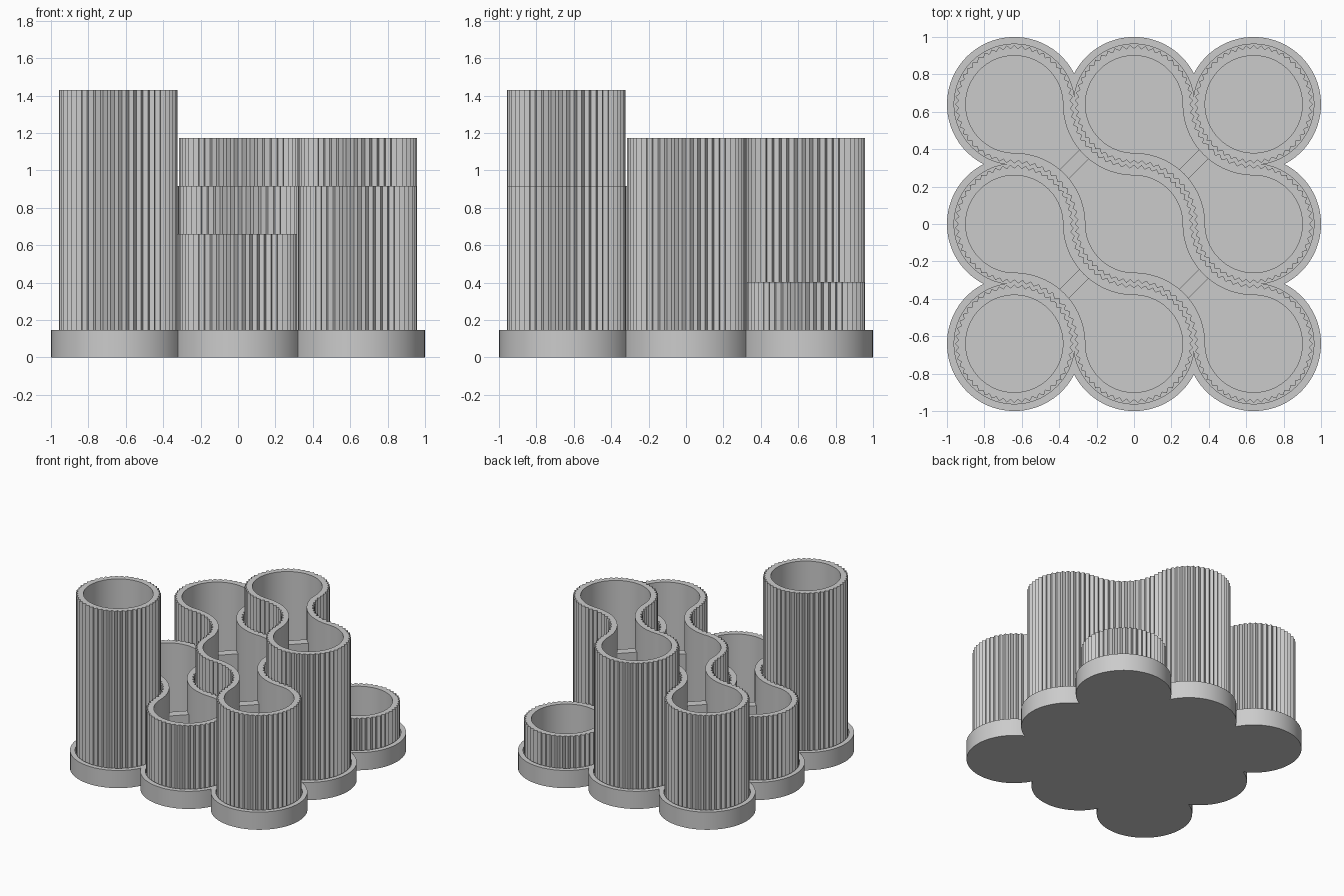
import bpy, bmesh, math

if "Cube" in bpy.data.objects:
    bpy.data.objects.remove(bpy.data.objects["Cube"])

P = 0.64              # spacing of the nine cells
R, AMP = 0.308, 0.009 # mean radius and depth of the fluted outside
INNER = 0.26          # smooth inside radius
STEP = 3.75           # half a flute, in degrees
TRAY_H, TRAY_FLOOR, CUP_FLOOR = 0.145, 0.04, 0.08


def polar(c, r, deg):
    a = math.radians(deg)
    return (c[0] + r * math.cos(a), c[1] + r * math.sin(a))


def shell(name, outer, inner, z0, z1, floor):
    """Open container: matching outer and inner outlines, with bottom and floor."""
    bm = bmesh.new()
    rings = [[bm.verts.new((x, y, z)) for x, y in pts]
             for pts, z in ((outer, z0), (outer, z1), (inner, z1), (inner, floor))]
    n = len(outer)
    for a, b in zip(rings, rings[1:]):
        for i in range(n):
            j = (i + 1) % n
            bm.faces.new((a[i], a[j], b[j], b[i]))
    bm.faces.new(rings[0][::-1])
    bm.faces.new(rings[-1])
    me = bpy.data.meshes.new(name)
    bm.to_mesh(me)
    bm.free()
    ob = bpy.data.objects.new(name, me)
    bpy.context.collection.objects.link(ob)
    bpy.ops.object.select_all(action='DESELECT')
    ob.select_set(True)
    bpy.context.view_layer.objects.active = ob
    bpy.ops.object.shade_smooth_by_angle(angle=math.radians(25))
    return ob


def chain_outline(cells, radius, amp):
    """Outline round a diagonal chain of cells, necks hugging the neighbour cells."""
    pts = []

    def arc(c, a0, a1, own=True):
        n = round(abs(a1 - a0) / STEP)
        s = 1 if a1 > a0 else -1
        for k in range(n):
            a = a0 + s * k * STEP
            tooth = amp * (-1) ** round(a / STEP)
            pts.append(polar(c, radius + tooth if own else P - radius - tooth, a))

    last = len(cells) - 1
    if last == 0:
        arc(cells[0], 0, 360)
        return pts
    for i, (x, y) in enumerate(cells):
        arc((x, y), 0 if i == 0 else 180, 450 if i == last else 270)
        if i < last:
            arc((x, y - P), 90, 0, False)
    for i in range(last, 0, -1):
        x, y = cells[i]
        arc((x, y + P), 270, 180, False)
        if i > 1:
            arc(cells[i - 1], 0, 90)
    return pts


def tray_outline(r, n=40):
    """Outer outline of nine overlapping circles."""
    h = math.degrees(math.acos(P / 2 / r))
    pts = []
    for side in range(4):
        t = 90 * side
        for c, a0, a1 in (((-P, -P), 90 + h, 360 - h), ((0, -P), 180 + h, 360 - h)):
            ca, sa = round(math.cos(math.radians(t))), round(math.sin(math.radians(t)))
            cc = (c[0] * ca - c[1] * sa, c[0] * sa + c[1] * ca)
            pts += [polar(cc, r, t + a0 + (a1 - a0) * k / n) for k in range(n + 1)]
    return pts


# Scalloped tray holding all cups
shell("tray", tray_outline(0.36), tray_outline(0.322), 0, TRAY_H, TRAY_FLOOR)

# Fluted cups: one per diagonal, flutes alternate so neighbours interlock
heights = {-2: 1.43, -1: 0.66, 0: 0.915, 1: 1.173, 2: 0.402}
for k, h in heights.items():
    cells = [(i * P, (k - i) * P) for i in (-1, 0, 1) if abs(k - i) <= 1]
    sign = 1 if k % 2 == 0 else -1
    shell(f"fluted_cup_{k + 3}", chain_outline(cells, R, AMP * sign),
          chain_outline(cells, INNER, 0), TRAY_FLOOR + 0.001, h, CUP_FLOOR)
    # Low dividers across each neck
    for x, y in cells[:-1]:
        top = h - 0.25
        bpy.ops.mesh.primitive_cube_add(
            size=1, location=(x + P / 2, y - P / 2, (top + CUP_FLOOR) / 2),
            rotation=(0, 0, math.radians(-45)))
        ob = bpy.context.object
        ob.name = "neck_divider"
        ob.scale = (0.07, 0.17, top - CUP_FLOOR)
